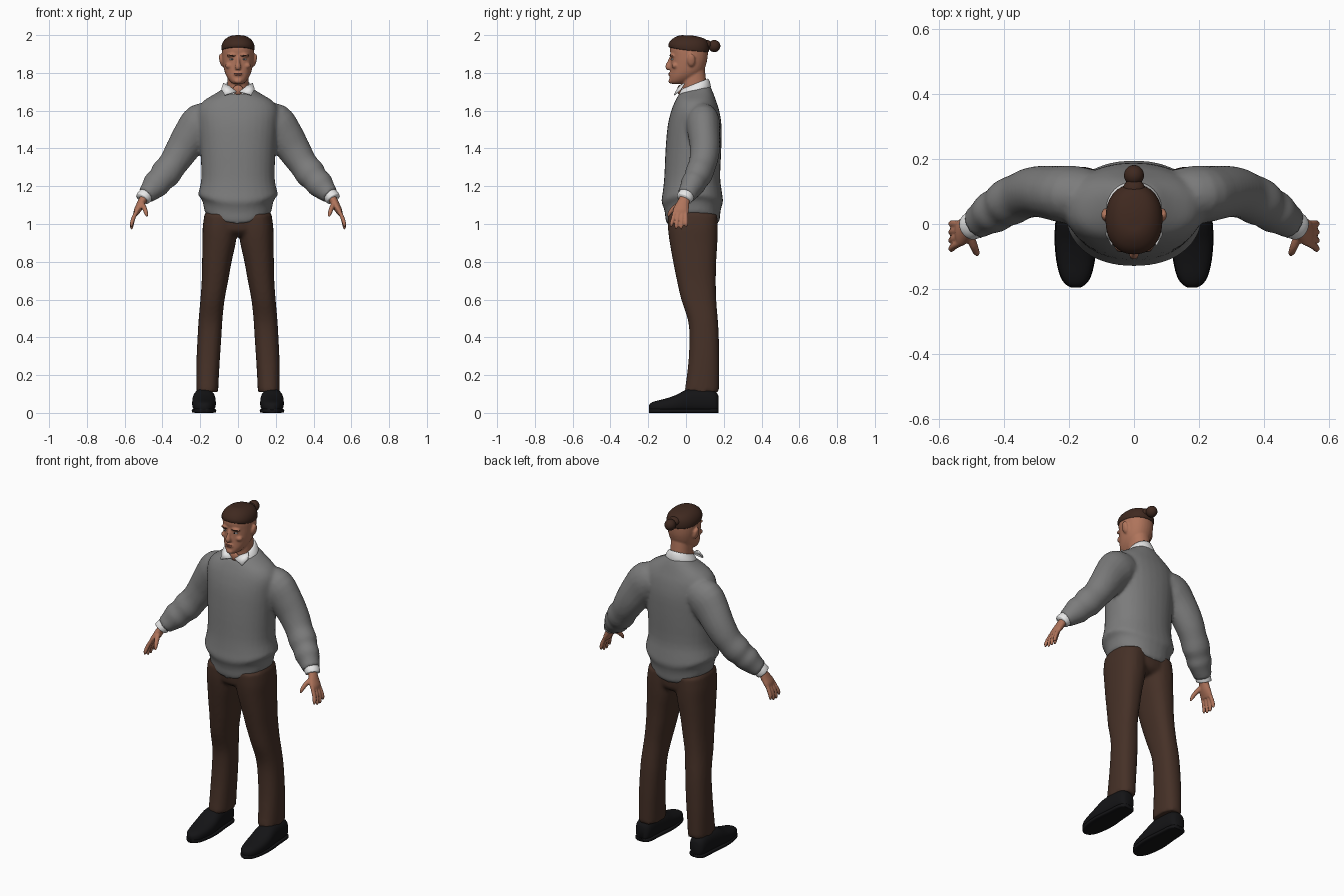
import bpy, bmesh, math
from mathutils import Vector, Matrix


def material(name, rgb):
    m = bpy.data.materials.new(name)
    m.diffuse_color = (*rgb, 1)
    return m


KNIT = material("grey knit", (0.2, 0.2, 0.2))
CLOTH = material("brown cloth", (0.06, 0.03, 0.02))
SKIN = material("skin", (0.43, 0.175, 0.105))
HAIR = material("brown hair", (0.05, 0.022, 0.014))
WHITE = material("white shirt", (0.8, 0.8, 0.8))
BLACK = material("black leather", (0.007, 0.007, 0.008))
LIP = material("lips", (0.3, 0.1, 0.07))


def smooth_rings(rings, steps=3):
    """Catmull-Rom interpolation through the ring parameters."""
    out = []
    for i in range(len(rings) - 1):
        p = [rings[max(0, min(len(rings) - 1, i + k))] for k in (-1, 0, 1, 2)]
        for s in range(steps):
            t = s / steps
            out.append([0.5 * (2 * b + (c - a) * t + (2 * a - 5 * b + 4 * c - d) * t * t
                               + (3 * b - a - 3 * c + d) * t ** 3) for a, b, c, d in zip(*p)])
    return out + [list(rings[-1])]


def skin_loops(bm, loops):
    """Bridge point loops into a closed shell."""
    vs = [[bm.verts.new(p) for p in loop] for loop in loops]
    n = len(vs[0])
    for a, b in zip(vs, vs[1:]):
        for i in range(n):
            bm.faces.new((a[i], a[(i + 1) % n], b[(i + 1) % n], b[i]))
    bm.faces.new(vs[0])
    bm.faces.new(vs[-1])


def angles(n=32):
    return [(math.cos(2 * math.pi * i / n), math.sin(2 * math.pi * i / n)) for i in range(n)]


def power(c, e):
    return math.copysign(abs(c) ** (2 / e), c)


def stack(bm, rings, side=1, e=2.2):
    """Upright shell: rings of (z, centre x, half width, y front, y back, side lift, back tilt)."""
    loops = []
    for z, cx, w, f, b, lift, tilt in smooth_rings([tuple(r) + (0,) * (7 - len(r)) for r in rings]):
        loops.append([(side * (cx + w * power(c, e)), (f + b) / 2 + (b - f) / 2 * power(s, e),
                       z + lift * c * c + tilt * s) for c, s in angles()])
    skin_loops(bm, loops)


def tube(bm, rings, side=1, n=20):
    """Limb shell: rings of (x, y, z, radius across, radius along y)."""
    rs = smooth_rings(rings)
    pts = [Vector(r[:3]) for r in rs]
    loops = []
    for i, r in enumerate(rs):
        t = (pts[min(i + 1, len(pts) - 1)] - pts[max(i - 1, 0)]).normalized()
        v = Vector((0, 1, 0))
        v = (v - t * v.dot(t)).normalized()
        u = v.cross(t)
        loop = [pts[i] + u * r[3] * c + v * r[4] * s for c, s in angles(n)]
        loops.append([(side * p.x, p.y, p.z) for p in loop])
    skin_loops(bm, loops)


def blob(bm, loc, size, rot=0):
    """Ellipsoid, optionally turned about y."""
    bmesh.ops.create_uvsphere(bm, u_segments=20, v_segments=12, radius=1, matrix=Matrix.Translation(loc)
                              @ Matrix.Rotation(rot, 4, 'Y') @ Matrix.Diagonal((*size, 1)))


def finish(name, bm, mat, voxel=0, relax=3):
    bmesh.ops.recalc_face_normals(bm, faces=bm.faces[:])
    for f in bm.faces:
        f.smooth = True
    me = bpy.data.meshes.new(name)
    bm.to_mesh(me)
    bm.free()
    me.materials.append(mat)
    ob = bpy.data.objects.new(name, me)
    bpy.context.collection.objects.link(ob)
    if voxel:  # fuse the overlapping shells into one skin
        r = ob.modifiers.new("fuse", 'REMESH')
        r.mode, r.voxel_size, r.use_smooth_shade = 'VOXEL', voxel, True
        s = ob.modifiers.new("relax", 'SMOOTH')
        s.factor, s.iterations = 0.5, relax
    return ob


SIDES = (1, -1)

# Sweater: torso with bloused hem, plus two sleeves
bm = bmesh.new()
stack(bm, [(1.0, 0, .165, -.10, .165, .05), (1.02, 0, .178, -.108, .178, .05),
           (1.06, 0, .183, -.112, .182, .04), (1.09, 0, .192, -.12, .188, .04),
           (1.12, 0, .211, -.13, .196, .035), (1.17, 0, .206, -.123, .19, .01),
           (1.25, 0, .194, -.115, .181), (1.40, 0, .2, -.108, .187), (1.52, 0, .21, -.097, .188),
           (1.60, 0, .213, -.078, .176), (1.65, 0, .185, -.058, .16),
           (1.69, 0, .12, -.042, .142, 0, .01), (1.712, 0, .082, -.03, .126, 0, .02)])
for s in SIDES:
    tube(bm, [(.13, .09, 1.55, .09, .08), (.19, .09, 1.53, .112, .09), (.24, .095, 1.475, .102, .085),
              (.285, .1, 1.41, .091, .08), (.32, .096, 1.355, .083, .077), (.35, .085, 1.31, .077, .073),
              (.385, .068, 1.265, .081, .074), (.41, .052, 1.235, .071, .066),
              (.435, .036, 1.208, .073, .066), (.46, .02, 1.18, .06, .056), (.49, 0, 1.15, .047, .05)], s)
finish("sweater", bm, KNIT, .011)

# Trousers: seat and two legs
bm = bmesh.new()
stack(bm, [(.935, 0, .08, -.05, .13), (.97, 0, .165, -.092, .165), (1.07, 0, .17, -.095, .165)])
for s in SIDES:
    stack(bm, [(.11, .163, .058, -.008, .175), (.2, .161, .06, .005, .176), (.3, .157, .062, .015, .176),
               (.42, .15, .063, .018, .173), (.5, .145, .063, .008, .168), (.6, .135, .064, -.025, .16),
               (.7, .122, .07, -.048, .158), (.8, .112, .078, -.068, .16), (.9, .1, .088, -.086, .166),
               (.98, .095, .092, -.096, .168), (1.05, .09, .088, -.096, .165)], s, 2.4)
finish("trousers", bm, CLOTH, .011, 2)

# Shoes: rings run from toe to heel as (y, half width, bottom, top)
UPPER = [(-.196, .012, .015, .04), (-.185, .03, .005, .053), (-.16, .046, .002, .063), (-.11, .058, 0, .075),
         (-.05, .063, 0, .096), (0, .061, 0, .122), (.06, .055, 0, .13), (.13, .05, 0, .125),
         (.16, .042, .002, .11), (.172, .025, .005, .09)]
for s, label in zip(SIDES, ("left", "right")):
    bm = bmesh.new()
    skin_loops(bm, [[(s * (.18 + w * power(c, 2.5)), y, (lo + hi) / 2 + (hi - lo) / 2 * power(v, 2.5))
                     for c, v in angles(24)] for y, w, lo, hi in smooth_rings(UPPER)])
    skin_loops(bm, [[(s * (.18 + (w + .002) * power(c, 5)), y, .011 + .011 * power(v, 5))
                     for c, v in angles(24)] for y, w, lo, hi in smooth_rings(UPPER)])
    finish(label + "_shoe", bm, BLACK)

    # Shirt cuff peeking out of the sleeve
    bm = bmesh.new()
    tube(bm, [(.475, .01, 1.165, .04, .043), (.497, -.004, 1.143, .041, .044), (.505, -.01, 1.132, .039, .042)], s)
    finish(label + "_cuff", bm, WHITE)

    # Hand: palm, four fingers and thumb
    bm = bmesh.new()
    tube(bm, [(.485, 0, 1.155, .024, .028), (.505, -.01, 1.125, .022, .03), (.52, -.02, 1.095, .021, .037),
              (.534, -.027, 1.07, .018, .042), (.542, -.03, 1.05, .012, .038)], s)
    for i in range(4):
        d = .012 if i in (1, 2) else 0
        tube(bm, [(.535, -.058 + .019 * i, 1.07, .011, .011), (.554, -.068 + .023 * i, 1.03, .011, .011),
                  (.563, -.077 + .026 * i, 1.0 - d, .01, .01), (.562, -.08 + .027 * i, .984 - d, .004, .004)], s, 10)
    tube(bm, [(.512, -.025, 1.11, .015, .015), (.496, -.062, 1.085, .013, .014),
              (.487, -.085, 1.06, .011, .011), (.482, -.096, 1.038, .005, .005)], s, 10)
    finish(label + "_hand", bm, SKIN, .0045, 2)

# Head: skull, neck, nose, brow ridge, cheeks and ears
bm = bmesh.new()
stack(bm, [(1.742, 0, .025, -.077, -.02), (1.755, 0, .042, -.086, .02), (1.78, 0, .06, -.086, .06),
           (1.81, 0, .072, -.083, .092), (1.85, 0, .08, -.081, .108), (1.89, 0, .084, -.081, .115),
           (1.93, 0, .083, -.085, .115), (1.965, 0, .07, -.07, .1), (1.985, 0, .04, -.04, .07)])
stack(bm, [(1.66, 0, .062, -.02, .115), (1.72, 0, .057, -.02, .11), (1.76, 0, .056, -.022, .106),
           (1.82, 0, .056, -.02, .1)])
tube(bm, [(0, -.076, 1.885, .008, .01), (0, -.086, 1.855, .01, .014), (0, -.093, 1.832, .016, .017),
          (0, -.086, 1.82, .012, .012)], 1, 12)
blob(bm, (0, -.083, 1.793), (.024, .01, .012))
blob(bm, (0, -.083, 1.757), (.02, .01, .013))
for s in SIDES:
    blob(bm, (s * .032, -.073, 1.894), (.03, .014, .009), s * .12)
    blob(bm, (s * .046, -.058, 1.838), (.022, .017, .016))
    blob(bm, (s * .088, .028, 1.867), (.011, .021, .034), s * .2)
finish("head", bm, SKIN, .0055, 2)

# Face details: eyes, pupils, brows and mouth
for s, label in zip(SIDES, ("left", "right")):
    for part, mat, loc, size, rot in (
            ("eye", WHITE, (.033, -.069, 1.872), (.013, .011, .005), 0),
            ("pupil", BLACK, (.032, -.076, 1.872), (.005, .0055, .0045), 0),
            ("brow", HAIR, (.034, -.08, 1.892), (.021, .0065, .004), -.1)):
        bm = bmesh.new()
        blob(bm, (s * loc[0], loc[1], loc[2]), size, s * rot)
        finish(label + "_" + part, bm, mat)
bm = bmesh.new()
blob(bm, (0, -.087, 1.797), (.022, .007, .004))
blob(bm, (0, -.087, 1.79), (.018, .007, .004))
finish("mouth", bm, LIP)

# Hair: swept back cap and bun
bm = bmesh.new()
stack(bm, [(1.922, 0, .082, -.083, .114, -.004, -.012), (1.926, 0, .087, -.092, .121, -.004, -.012),
           (1.945, 0, .087, -.092, .123, 0, -.01), (1.968, 0, .077, -.077, .118, 0, -.008),
           (1.986, 0, .058, -.052, .1, 0, -.006), (1.996, 0, .034, -.028, .06, 0, -.003),
           (1.999, 0, .01, -.008, .02)])
finish("hair", bm, HAIR)
bm = bmesh.new()
blob(bm, (0, .15, 1.942), (.031, .032, .032))
blob(bm, (0, .108, 1.95), (.034, .03, .025))
finish("hair_bun", bm, HAIR)

# Shirt collar: tilted band and two front points
bm = bmesh.new()
stack(bm, [(1.69, 0, .086, -.036, .13, 0, .02), (1.71, 0, .085, -.037, .131, 0, .022),
           (1.73, 0, .073, -.032, .125, 0, .026), (1.742, 0, .062, -.022, .117, 0, .028)], 1, 2)
finish("shirt_collar", bm, WHITE)
bm = bmesh.new()
for s in SIDES:
    bm.faces.new([bm.verts.new((s * x, y, z)) for x, y, z in (
        (.008, -.045, 1.7), (.045, -.035, 1.73), (.078, -.008, 1.745), (.088, -.03, 1.712), (.07, -.062, 1.682))])
ob = finish("collar_points", bm, WHITE)
th = ob.modifiers.new("thickness", 'SOLIDIFY')
th.thickness, th.offset = .007, 0
# Open throat between the collar points
bm = bmesh.new()
blob(bm, (0, -.034, 1.71), (.028, .012, .026))
finish("throat", bm, SKIN)
